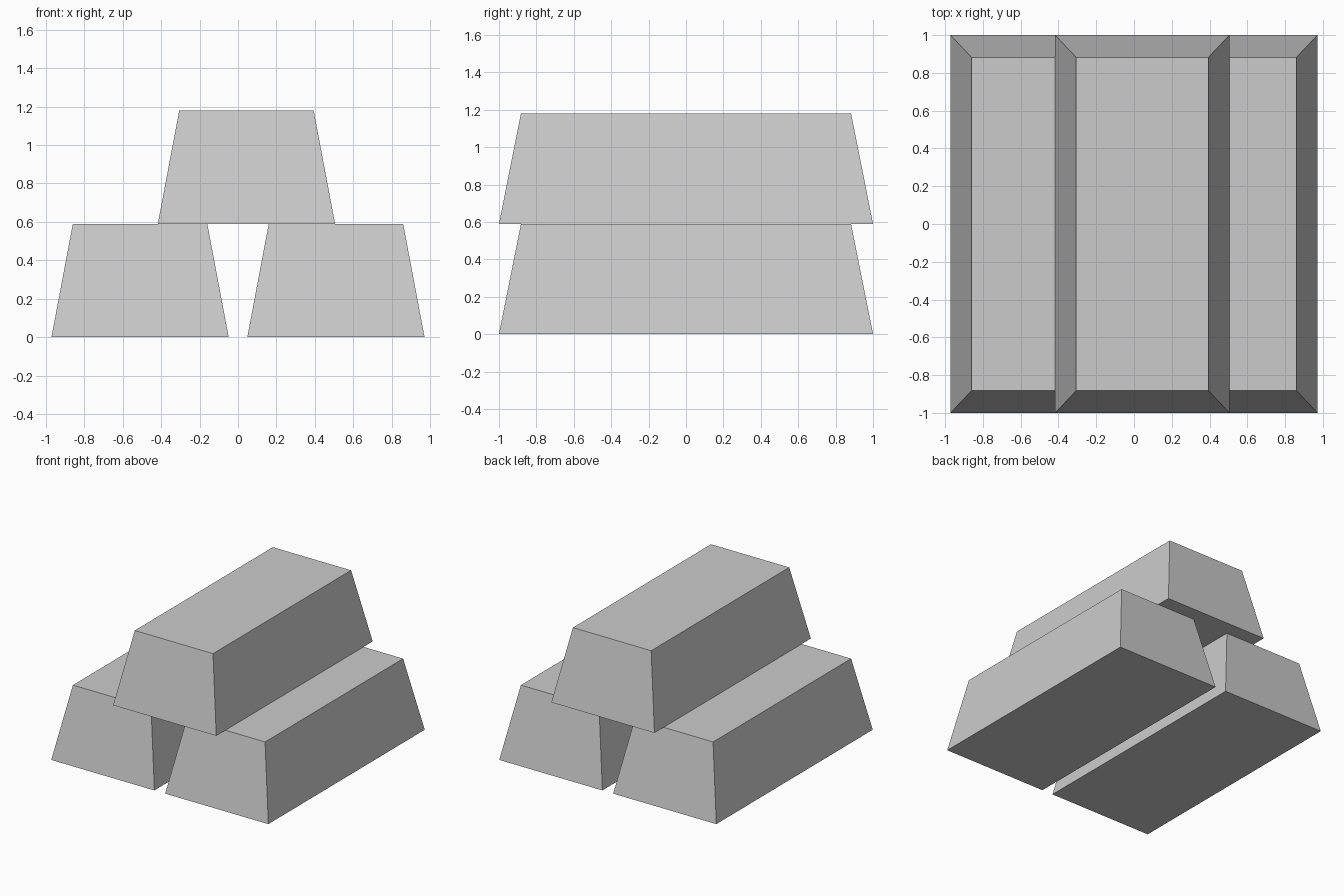
import bpy, bmesh

if "Cube" in bpy.data.objects:
    bpy.data.objects.remove(bpy.data.objects["Cube"])

BASE = (0.923, 2.0)    # footprint of one bar
TOP = (0.70, 1.765)    # smaller upper face
HEIGHT = 0.59


def ingot(name, x, z):
    """Tapered bar standing on height z, centred on x."""
    bm = bmesh.new()
    bmesh.ops.create_cube(bm, size=1)
    for v in bm.verts:
        size = TOP if v.co.z > 0 else BASE
        v.co.x *= size[0]
        v.co.y *= size[1]
        v.co.z = (v.co.z + 0.5) * HEIGHT
    mesh = bpy.data.meshes.new(name)
    bm.to_mesh(mesh)
    bm.free()
    obj = bpy.data.objects.new(name, mesh)
    obj.location = (x, 0, z)
    bpy.context.collection.objects.link(obj)


# Two bars side by side, one resting across the gap
ingot("lower_left_bar", -0.51, 0)
ingot("lower_right_bar", 0.51, 0)
ingot("upper_bar", 0.044, HEIGHT)
